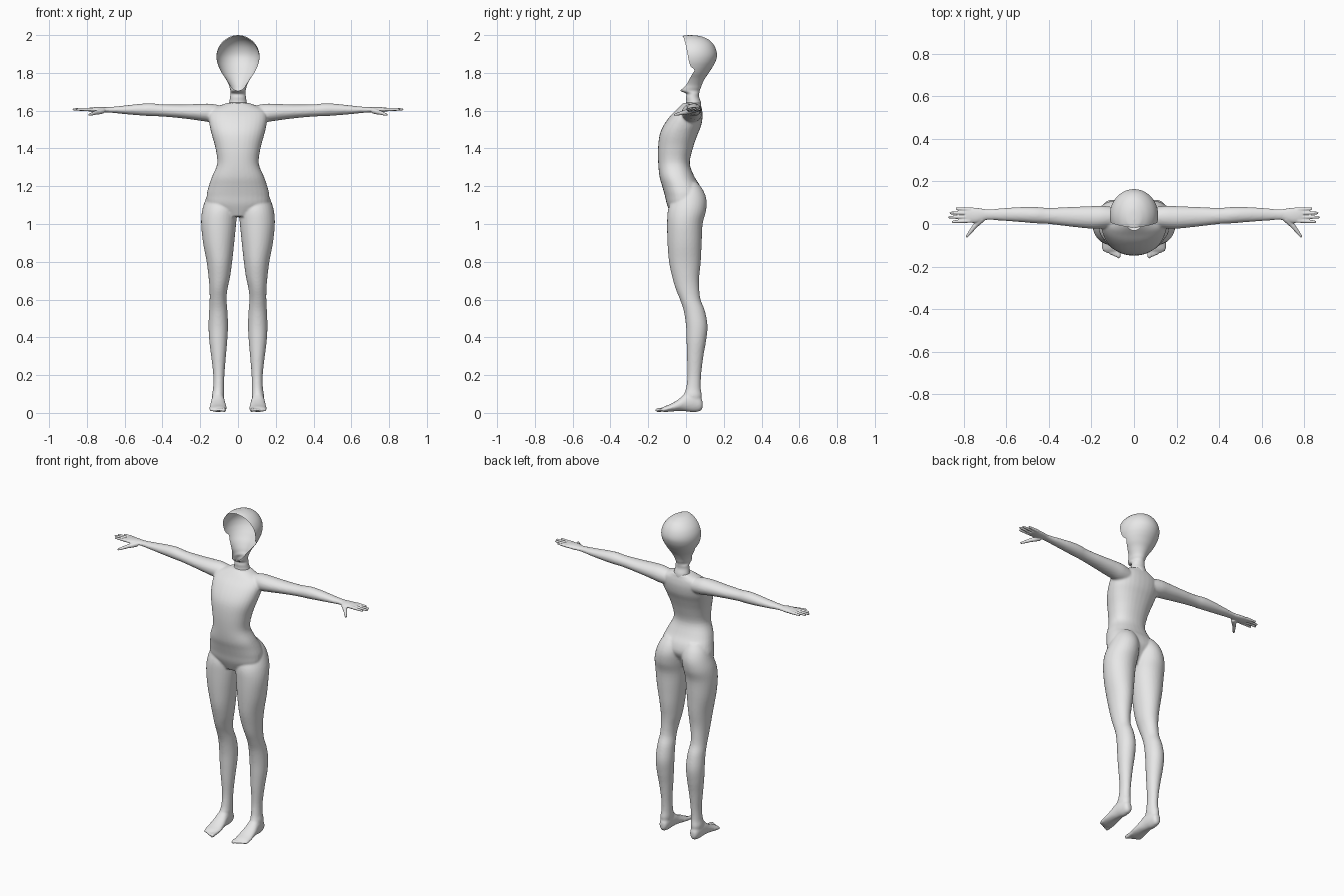
import bpy, bmesh, math
from mathutils import Vector

skin = bpy.data.materials.new("plain grey")
skin.diffuse_color = (0.8, 0.8, 0.8, 1)


def dense(rows, n=4):
    """Catmull-Rom interpolation between profile rows."""
    out = []
    for i in range(len(rows) - 1):
        a, b, c, d = (rows[min(max(i + k, 0), len(rows) - 1)] for k in (-1, 0, 1, 2))
        for s in range(n):
            t = s / n
            out.append([0.5 * (2 * q + (r - p) * t + (2 * p - 5 * q + 4 * r - u) * t * t
                               + (3 * q - p - 3 * r + u) * t ** 3)
                        for p, q, r, u in zip(a, b, c, d)])
    out.append(list(rows[-1]))
    return out


def skin_rings(bm, rings):
    """Closed tube through rings of points, capped at both ends."""
    vs = [[bm.verts.new(p) for p in ring] for ring in rings]
    n = len(vs[0])
    for a, b in zip(vs, vs[1:]):
        for i in range(n):
            j = (i + 1) % n
            bm.faces.new((a[i], a[j], b[j], b[i]))
    bm.faces.new(vs[0][::-1])
    bm.faces.new(vs[-1])


def loft(bm, rows, axis, side=1, power=2.0, n=32):
    """Rows are (position, a0, a1, b0, b1) along an axis; ovals fill a0..a1 by b0..b1."""
    rings = []
    for t, a0, a1, b0, b1 in dense(rows):
        ring = []
        for k in range(n):
            w = 2 * math.pi * k / n
            c, s = math.cos(w), math.sin(w)
            c = math.copysign(abs(c) ** (2 / power), c)
            s = math.copysign(abs(s) ** (2 / power), s)
            a = (a0 + a1) / 2 + (a1 - a0) / 2 * c
            b = (b0 + b1) / 2 + (b1 - b0) / 2 * s
            x, y, z = {'z': (a, b, t), 'x': (t, a, b), 'y': (a, t, b)}[axis]
            ring.append((x * side, y, z))
        rings.append(ring)
    skin_rings(bm, rings)


def digit(bm, p, q, r0, r1, side=1, n=12):
    """Tapered finger or toe with a rounded tip."""
    p, q = Vector(p), Vector(q)
    d = (q - p).normalized()
    u = d.cross(Vector((0, 0, 1))).normalized()
    v = d.cross(u)
    length = (q - p).length
    prof = [(0, r0), (length * 0.5, (r0 + r1) / 2), (length - r1, r1),
            (length - r1 * 0.4, r1 * 0.8), (length, r1 * 0.2)]
    rings = []
    for t, r in prof:
        pts = [p + d * t + r * (u * math.cos(2 * math.pi * k / n) + v * math.sin(2 * math.pi * k / n))
               for k in range(n)]
        rings.append([(c.x * side, c.y, c.z) for c in pts])
    skin_rings(bm, rings)


def finish(name, bm, voxel=None, repeat=4):
    bmesh.ops.recalc_face_normals(bm, faces=bm.faces)
    me = bpy.data.meshes.new(name)
    bm.to_mesh(me)
    bm.free()
    me.materials.append(skin)
    for f in me.polygons:
        f.use_smooth = True
    ob = bpy.data.objects.new(name, me)
    bpy.context.collection.objects.link(ob)
    if voxel:
        m = ob.modifiers.new("blend", 'REMESH')
        m.mode = 'VOXEL'
        m.voxel_size = voxel
        m.use_smooth_shade = True
        s = ob.modifiers.new("soften", 'SMOOTH')
        s.factor = 0.5
        s.iterations = repeat
    return ob


# torso: height, half width, front, back
torso = [(1.04, .07, -.075, .03), (1.1, .155, -.1, .06), (1.15, .166, -.112, .085),
         (1.2, .155, -.126, .075), (1.25, .138, -.14, .045), (1.32, .11, -.147, .02),
         (1.4, .119, -.148, .036), (1.47, .138, -.14, .06), (1.52, .15, -.12, .08),
         (1.57, .155, -.085, .088), (1.605, .142, -.05, .085), (1.625, .1, -.03, .08),
         (1.642, .055, -.012, .078)]
# leg: height, inner, outer, front, back
leg = [(.05, .08, .13, .0, .075), (.09, .073, .138, -.012, .084), (.13, .073, .132, .0, .078),
       (.2, .072, .131, .008, .08), (.3, .064, .142, .005, .092), (.38, .057, .152, .003, .106),
       (.46, .053, .156, .0, .114), (.54, .056, .153, -.012, .1), (.6, .061, .15, -.032, .077),
       (.66, .055, .151, -.056, .07), (.72, .042, .156, -.073, .07), (.8, .031, .166, -.09, .078),
       (.9, .02, .185, -.098, .083), (1.0, .01, .195, -.1, .088), (1.07, .004, .19, -.096, .106),
       (1.13, .004, .172, -.075, .108), (1.18, .012, .15, -.05, .09), (1.22, .03, .12, -.03, .06)]
# foot: depth, inner, outer, bottom, top
foot = [(.088, .093, .118, .025, .06), (.075, .081, .13, .01, .085), (.04, .074, .138, .004, .11),
        (.0, .07, .142, .008, .105), (-.04, .064, .147, .01, .072), (-.08, .059, .151, .007, .048),
        (-.115, .061, .15, .005, .034), (-.125, .066, .145, .008, .028)]
# arm: distance from centre, front, back, bottom, top
arm = [(.07, -.01, .075, 1.535, 1.622), (.14, -.02, .085, 1.538, 1.636), (.2, -.022, .084, 1.547, 1.636),
       (.3, -.012, .08, 1.56, 1.632), (.4, .0, .076, 1.569, 1.633), (.46, .003, .08, 1.571, 1.639),
       (.52, .008, .08, 1.575, 1.636), (.6, .014, .076, 1.582, 1.627), (.67, .019, .07, 1.589, 1.62),
       (.72, .02, .07, 1.591, 1.618)]

# body: torso, arms, legs, feet and toes blended into one skin
body = bmesh.new()
loft(body, [(z, -w, w, f, b) for z, w, f, b in torso], 'z', power=2.25)
for side in (-1, 1):
    loft(body, leg, 'z', side)
    loft(body, foot, 'y', side)
    loft(body, arm, 'x', side)
    for i in range(5):
        x = .074 + .0165 * i + (.003 if i else 0)
        r = .012 if i == 0 else .0085
        digit(body, (x, -.1, .02), (x - .002, -.163 + .008 * i, .014), r, r * .95, side)
finish("body", body, .006, 5)

# hands: palm, four fingers and a thumb
palm = [(.67, .022, .067, 1.591, 1.618), (.7, .018, .07, 1.591, 1.618), (.74, .006, .076, 1.591, 1.619),
        (.775, .006, .078, 1.594, 1.617), (.795, .01, .075, 1.597, 1.614)]
for side, name in ((-1, "right_hand"), (1, "left_hand")):
    hand = bmesh.new()
    loft(hand, palm, 'x', side)
    for y, tip_y, tip_x in ((.069, .072, .84), (.051, .052, .868), (.033, .032, .876), (.015, .01, .858)):
        digit(hand, (.77, y, 1.606), (tip_x, tip_y, 1.607), .0095, .0065, side)
    digit(hand, (.715, .025, 1.6), (.757, -.018, 1.587), .016, .011, side)
    digit(hand, (.745, -.005, 1.592), (.79, -.063, 1.577), .012, .0065, side)
    finish(name, hand, .0035, 3)

# neck and hollow open-faced head: height, half width, centre, opening edge, back
head = [(1.6, .055, .03, -.02, .08), (1.64, .047, .04, .0, .08), (1.67, .042, .035, .0, .07),
        (1.69, .04, .035, .0, .07), (1.705, .04, .021, -.03, .072), (1.72, .044, .024, -.014, .078),
        (1.74, .05, .03, .004, .085), (1.77, .066, .035, .02, .1), (1.795, .083, .038, .034, .117),
        (1.815, .094, .04, .044, .13), (1.835, .103, .04, .025, .143), (1.86, .111, .04, .016, .156),
        (1.89, .114, .04, .01, .164), (1.92, .109, .04, .004, .16), (1.95, .094, .04, -.002, .146),
        (1.975, .07, .037, -.009, .122), (1.99, .045, .032, -.014, .09), (1.997, .025, .025, -.018, .062),
        (2.0, .001, .02, .019, .021)]
shell = bmesh.new()
rows = []
N = 48
for z, w, yc, edge, back in dense(head):
    ry = back - yc
    c = (edge - yc) / ry
    reach = math.pi if z < 1.7055 or c < -.985 else math.acos(min(c, 1))
    rows.append([shell.verts.new((w * math.sin(reach * (2 * k / N - 1)),
                                  yc + ry * math.cos(reach * (2 * k / N - 1)), min(z, 2)))
                 for k in range(N + 1)])
for a, b in zip(rows, rows[1:]):
    for k in range(N):
        shell.faces.new((a[k], a[k + 1], b[k + 1], b[k]))
bmesh.ops.remove_doubles(shell, verts=shell.verts, dist=1e-5)
finish("head_shell", shell)
